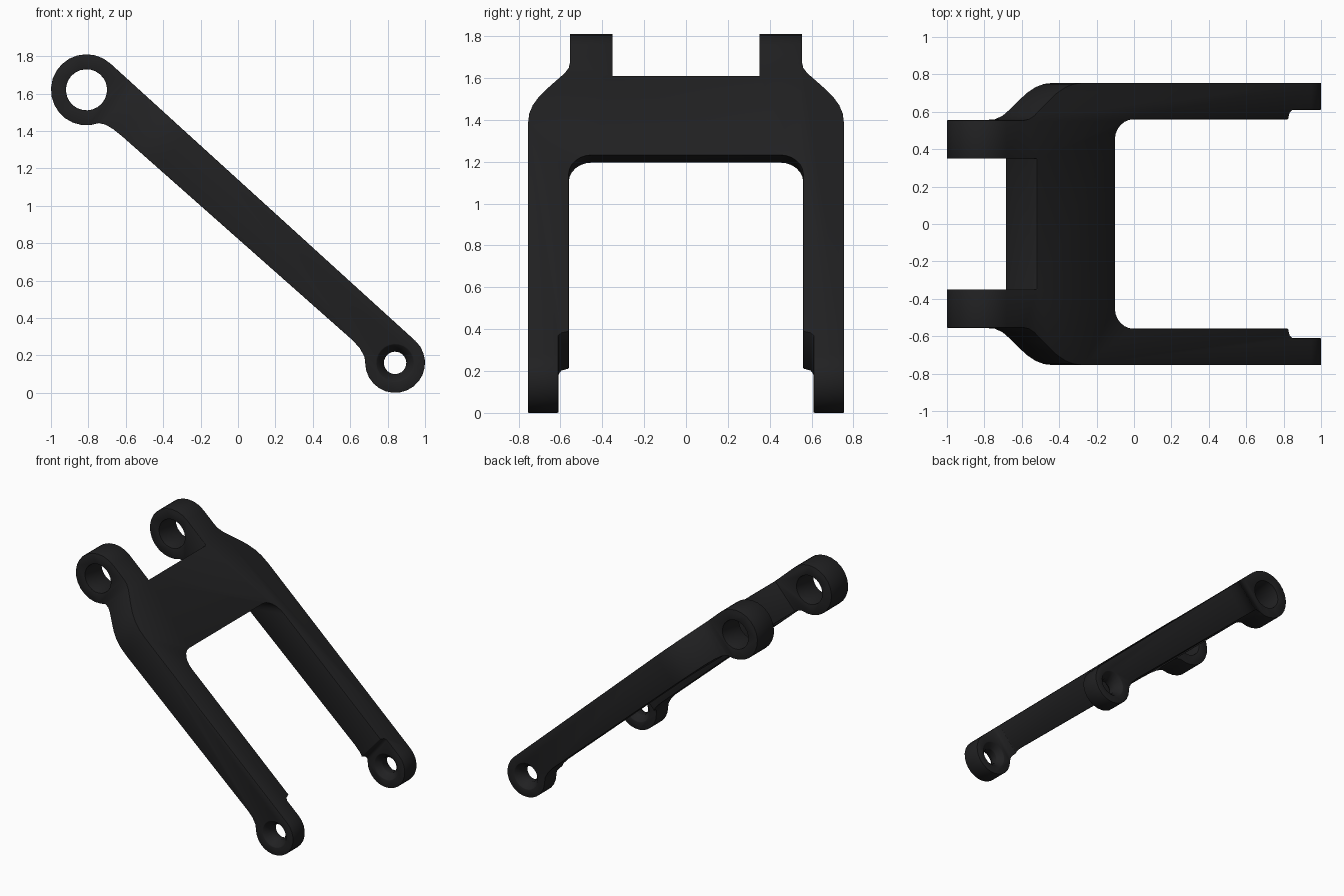
import bpy, bmesh
from math import sin, cos, pi, radians, hypot

if "Cube" in bpy.data.objects:
    bpy.data.objects.remove(bpy.data.objects["Cube"])

# Arm frame: u runs down the arm from the big eye, v is across its thickness
BIG, SMALL = (-0.81, 1.62), (0.84, 0.16)
L = hypot(SMALL[0] - BIG[0], SMALL[1] - BIG[1])
C, S = (SMALL[0] - BIG[0]) / L, (BIG[1] - SMALL[1]) / L


def world(u, y, v):
    return (BIG[0] + u * C + v * S, y, BIG[1] - u * S + v * C)


def loft(name, rings):
    """Closed solid through matching rings of (u, y, v) points."""
    bm = bmesh.new()
    loops = [[bm.verts.new(world(*p)) for p in r] for r in rings]
    for a, b in zip(loops, loops[1:]):
        for i in range(len(a)):
            j = (i + 1) % len(a)
            bm.faces.new((a[i], a[j], b[j], b[i]))
    bm.faces.new(loops[0])
    bm.faces.new(loops[-1])
    bmesh.ops.recalc_face_normals(bm, faces=bm.faces)
    me = bpy.data.meshes.new(name)
    bm.to_mesh(me)
    bm.free()
    ob = bpy.data.objects.new(name, me)
    bpy.context.collection.objects.link(ob)
    return ob


def arc(u, r, a0, a1, n):
    return [(u + r * cos(radians(a0 + (a1 - a0) * i / n)),
             r * sin(radians(a0 + (a1 - a0) * i / n))) for i in range(n + 1)]


def boolean(ob, cutter, op):
    m = ob.modifiers.new(op, 'BOOLEAN')
    m.operation, m.object, m.solver = op, cutter, 'EXACT'
    cutter.hide_render = True
    bpy.context.view_layer.objects.active = ob
    bpy.ops.object.modifier_apply(modifier=m.name)
    bpy.data.objects.remove(cutter)


# Side profile: two eyes joined by a bar with flared undersides
side = arc(0, 0.19, 89, 332, 17)
side += [(0.2, -0.072), (0.245, -0.063), (0.31, -0.06),
         (1.95, -0.06), (2.01, -0.066), (2.06, -0.085)]
side += arc(L, 0.16, 222, 449, 16)
arm = loft("swing_arm", [[(u, y, v) for u, v in side] for y in (-0.9, 0.9)])

# Plan outline: lugs, shoulders, legs, thinned tips and sloping crossbar edge
outer = [(0.225, 0.35), (-0.4, 0.35), (-0.4, 0.555), (0.13, 0.555),
         (0.165, 0.56), (0.205, 0.58), (0.27, 0.63), (0.32, 0.668),
         (0.37, 0.702), (0.43, 0.732), (0.49, 0.749), (0.56, 0.755),
         (2.6, 0.755), (2.6, 0.61), (2.07, 0.61), (2.05, 0.595), (2.04, 0.56)]
corner = [(0.92 - 0.14 * sin(t * pi / 12), 0.45 + 0.11 * cos(t * pi / 12))
          for t in range(7)]


def plan(v):
    half = outer + [(u + 0.9 * (v - 0.17), y) for u, y in corner]
    return [(u, y, v) for u, y in half] + [(u, -y, v) for u, y in reversed(half)]


boolean(arm, loft("plan_cutter", [plan(-0.25), plan(0.35)]), 'INTERSECT')

# Pivot holes: plain in the lugs, countersunk in the leg tips
for s in (-1, 1):
    for u, steps in ((0, [(0.3, 0.11), (0.6, 0.11)]),
                     (L, [(0.58, 0.105), (0.61, 0.1), (0.65, 0.06),
                          (0.705, 0.06), (0.755, 0.1), (0.79, 0.105)])):
        rings = [[(a, s * y, b) for a, b in arc(u, r, 0, 345, 23)] for y, r in steps]
        boolean(arm, loft("hole_cutter", rings), 'DIFFERENCE')

# Softened edges, smooth shading and black finish
bev = arm.modifiers.new("soft_edges", 'BEVEL')
bev.width, bev.segments = 0.012, 2
bev.limit_method, bev.angle_limit = 'ANGLE', radians(40)
mat = bpy.data.materials.new("black_finish")
mat.diffuse_color = (0.015, 0.015, 0.016, 1)
mat.use_nodes = True
mat.node_tree.nodes["Principled BSDF"].inputs["Base Color"].default_value = mat.diffuse_color
arm.data.materials.append(mat)
bpy.ops.object.select_all(action='DESELECT')
arm.select_set(True)
bpy.context.view_layer.objects.active = arm
bpy.ops.object.modifier_apply(modifier=bev.name)
bpy.ops.object.shade_smooth_by_angle(angle=radians(40))
